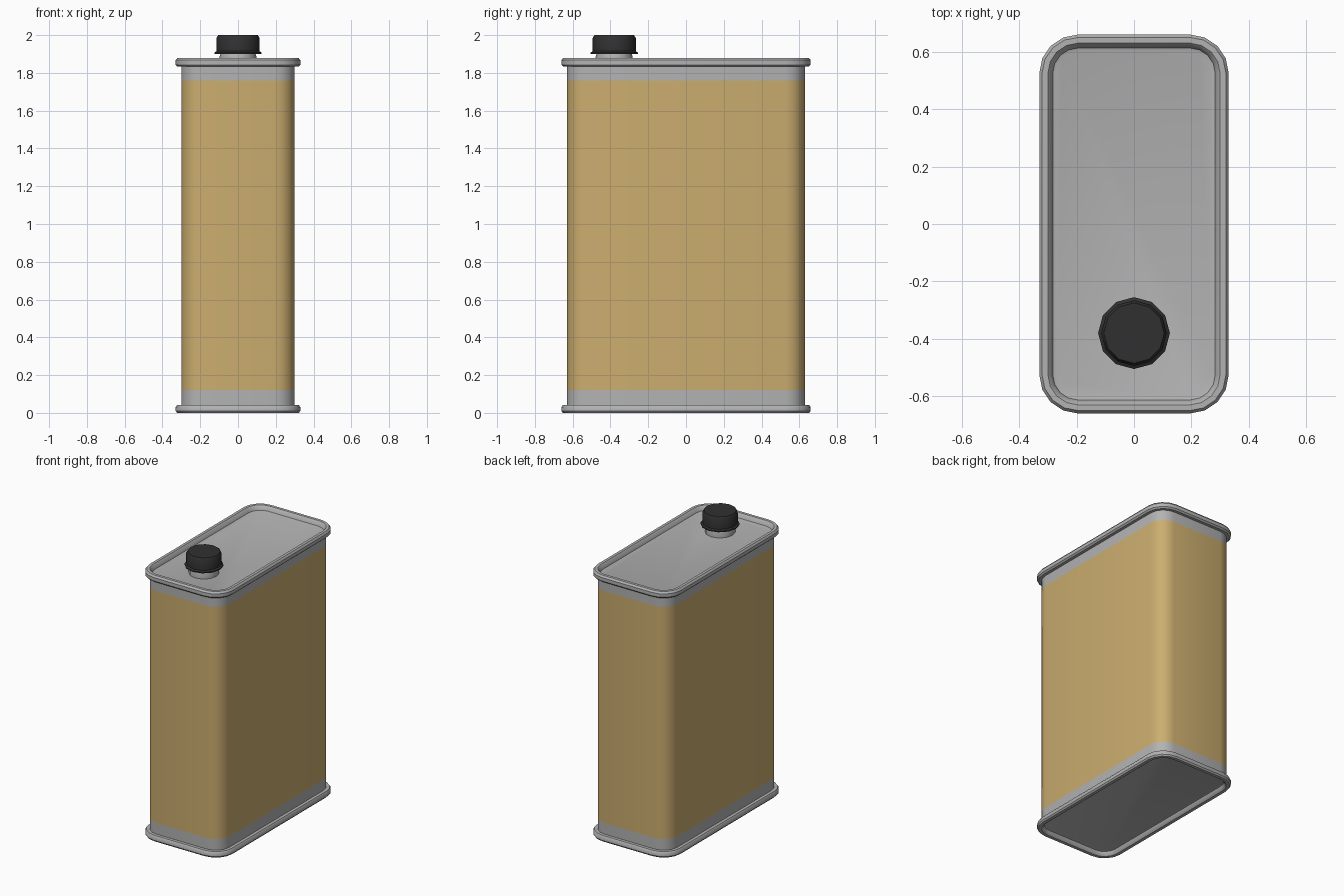
import bpy, bmesh
from math import sin, cos, pi, radians

if "Cube" in bpy.data.objects:
    bpy.data.objects.remove(bpy.data.objects["Cube"])

CX, CY, R = 0.195, 0.525, 0.105   # corner centres and corner radius of the can


def rounded_ring(off, seg=4):
    pts = []
    for k, (sx, sy) in enumerate([(1, 1), (-1, 1), (-1, -1), (1, -1)]):
        for i in range(seg + 1):
            a = (k + i / seg) * pi / 2
            pts.append((sx * CX + (R + off) * cos(a), sy * CY + (R + off) * sin(a)))
    return pts


def round_ring(r, n=12, cy=-0.38):
    return [(r * cos(2 * pi * i / n), cy + r * sin(2 * pi * i / n)) for i in range(n)]


def material(name, color):
    m = bpy.data.materials.new(name)
    m.diffuse_color = (*color, 1)
    m.use_nodes = True
    m.node_tree.nodes["Principled BSDF"].inputs["Base Color"].default_value = m.diffuse_color
    return m


def loft(name, ring, profile, mat=None, cap_start=False, cap_end=False, angle=35):
    """Skin rings of (size, z) and optionally close the ends."""
    bm = bmesh.new()
    rings = [[bm.verts.new((x, y, z)) for x, y in ring(s)] for s, z in profile]
    for a, b in zip(rings, rings[1:]):
        n = len(a)
        for i in range(n):
            j = (i + 1) % n
            bm.faces.new((a[i], a[j], b[j], b[i]))
    if cap_start:
        bm.faces.new(rings[0][::-1])
    if cap_end:
        bm.faces.new(rings[-1])
    me = bpy.data.meshes.new(name)
    bm.to_mesh(me)
    bm.free()
    ob = bpy.data.objects.new(name, me)
    bpy.context.collection.objects.link(ob)
    if mat:
        me.materials.append(mat)
    bpy.ops.object.select_all(action='DESELECT')
    ob.select_set(True)
    bpy.context.view_layer.objects.active = ob
    bpy.ops.object.shade_smooth_by_angle(angle=radians(angle))
    return ob


tin = material("tin", (0.45, 0.45, 0.45))
tan = material("tan_paint", (0.60, 0.42, 0.16))
black = material("black_plastic", (0.03, 0.03, 0.03))

# Body: bare metal bands above and below the painted label
loft("lower_band", rounded_ring, [(0, 0.03), (0, 0.12)], tin)
loft("label", rounded_ring, [(0, 0.12), (0, 1.76)], tan)
loft("upper_band", rounded_ring, [(0, 1.76), (0, 1.85)], tin)

# Seamed lid with a sunken panel
loft("top_lid", rounded_ring,
     [(0, 1.833), (0.02, 1.833), (0.03, 1.843), (0.03, 1.867), (0.02, 1.88),
      (0.0, 1.88), (-0.01, 1.87), (-0.017, 1.85), (-0.027, 1.847)], tin, cap_end=True)

# Seamed base with a sunken panel
loft("bottom_lid", rounded_ring,
     [(-0.027, 0.03), (-0.017, 0.027), (-0.01, 0.008), (0.0, 0.0), (0.022, 0.0),
      (0.03, 0.01), (0.03, 0.03), (0.022, 0.042), (0, 0.042)], tin, cap_start=True)

# Spout and screw cap
loft("neck", round_ring, [(0.098, 1.845), (0.098, 1.885), (0.09, 1.91)], tin, cap_end=True)
loft("cap", round_ring,
     [(0.09, 1.9), (0.125, 1.9), (0.125, 1.908), (0.114, 1.915), (0.114, 1.985), (0.105, 2.0)],
     black, cap_start=True, cap_end=True)
